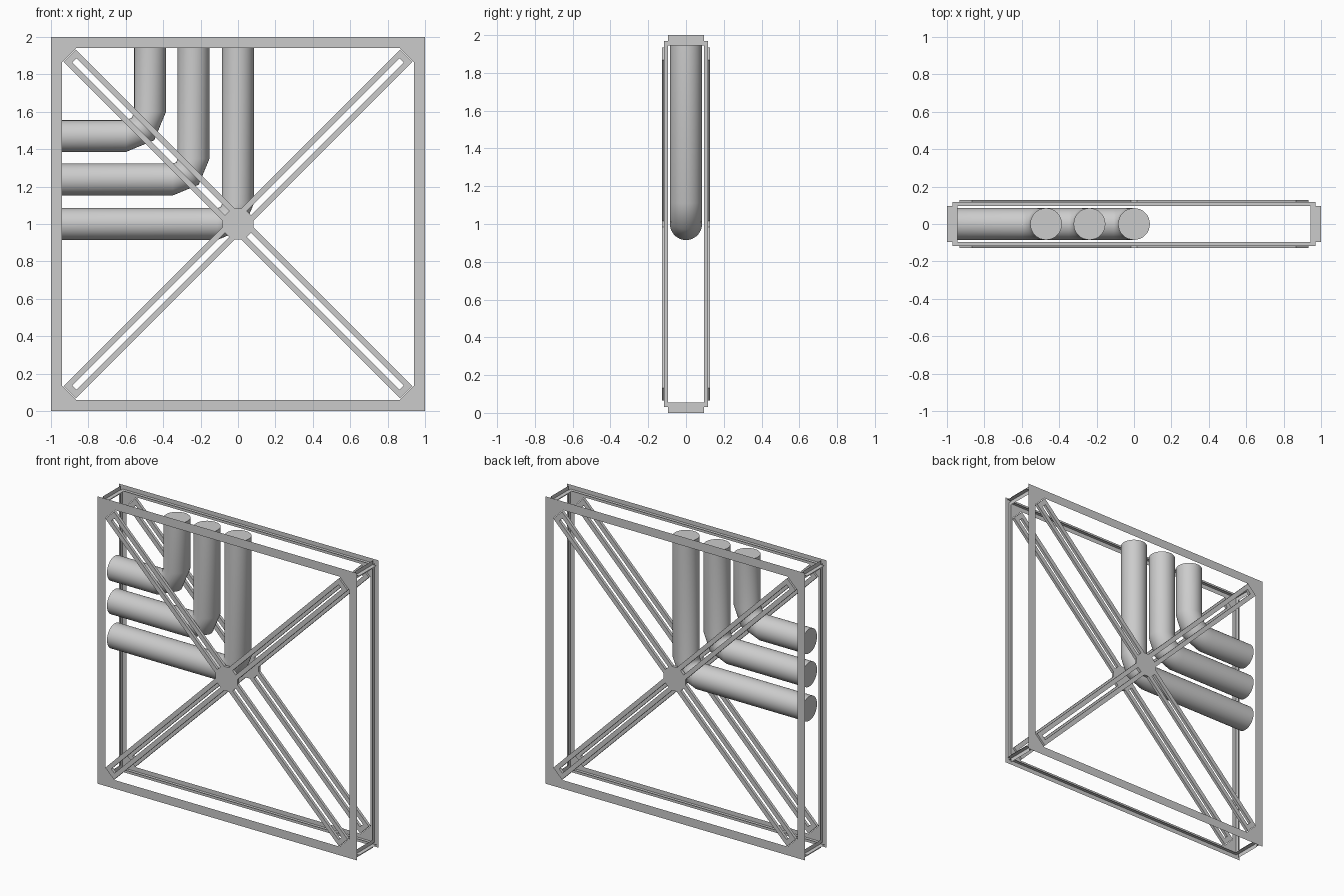
import bpy, bmesh, math
from mathutils import Vector, Matrix

if "Cube" in bpy.data.objects:
    bpy.data.objects.remove(bpy.data.objects["Cube"])

CZ = 1.0            # centre height of the square frame
FY = 0.117          # flange plane
BY = (0.107, 0.127) # brace depth range


def make(name, bm):
    me = bpy.data.meshes.new(name)
    bm.to_mesh(me)
    bm.free()
    ob = bpy.data.objects.new(name, me)
    bpy.context.collection.objects.link(ob)
    return ob


def square(bm, r, y):
    return [bm.verts.new((x * r, y, CZ + z * r))
            for x, z in ((-1, -1), (1, -1), (1, 1), (-1, 1))]


def band(bm, a, b):
    n = len(a)
    for i in range(n):
        bm.faces.new((a[i], a[(i + 1) % n], b[(i + 1) % n], b[i]))


def box(bm, size, centre, rot):
    m = rot @ Matrix.Translation(centre) @ Matrix.Diagonal((*size, 1))
    bmesh.ops.create_cube(bm, size=1, matrix=m)


for s, side in ((-1, "front"), (1, "back")):
    # T-section square frame: thin flange, inward web, corner gussets
    bm = bmesh.new()
    band(bm, square(bm, 1.0, s * FY), square(bm, 0.94, s * FY))
    band(bm, square(bm, 0.97, s * FY), square(bm, 0.97, s * 0.095))
    for sx in (-1, 1):
        for sz in (-1, 1):
            bm.faces.new([bm.verts.new((sx * a, s * FY, CZ + sz * b))
                          for a, b in ((.94, .94), (.865, .94), (.94, .865))])
    make(side + "_frame", bm)

    # Slotted diagonal braces with end ties and a centre hub
    bm = bmesh.new()
    t = BY[1] - BY[0]
    yc = s * sum(BY) / 2
    for ang in (45, 135):
        rot = Matrix.Translation((0, 0, CZ)) @ Matrix.Rotation(math.radians(ang), 4, 'Y')
        for k in (-1, 1):
            box(bm, (2.546, t, 0.03), (0, yc, k * 0.032), rot)
            box(bm, (0.035, t, 0.034), (k * 1.2555, yc, 0), rot)
    rot = (Matrix.Translation((0, yc, CZ)) @ Matrix.Rotation(math.radians(90), 4, 'X')
           @ Matrix.Rotation(math.radians(22.5), 4, 'Z'))
    bmesh.ops.create_cone(bm, cap_ends=True, segments=8, radius1=0.09, radius2=0.09,
                          depth=t, matrix=rot)
    make(side + "_brace", bm)

# Cross-section connectors joining the two frames at the corners
bm = bmesh.new()
for sx in (-1, 1):
    for sz in (-1, 1):
        for dx, dz in ((0.028, 0), (0, 0.028)):
            cx, cz = sx * 0.972, CZ + sz * 0.972
            bm.faces.new([bm.verts.new(p) for p in (
                (cx - dx, -0.095, cz - dz), (cx + dx, -0.095, cz + dz),
                (cx + dx, 0.095, cz + dz), (cx - dx, 0.095, cz - dz))])
make("corner_connectors", bm)


# Bent pipes: sections swept along a straight, a two-step elbow, a straight
def pipe(name, c, r, bend, n=32):
    # c is the distance of the elbow corner left of / above the centre
    ax, az = -c - bend, CZ + c + bend
    path = [(-0.95, CZ + c, 0)]
    for a in (0, 45, 90):
        q = math.radians(a)
        path.append((ax + bend * math.sin(q), az - bend * math.cos(q), a))
    path.append((-c, 1.95, 90))
    bm = bmesh.new()
    rings = []
    for x, z, a in path:
        q = math.radians(a)
        nrm = Vector((math.sin(q), 0, -math.cos(q)))
        rings.append([bm.verts.new(Vector((x, 0, z)) + r * (
            nrm * math.cos(w) + Vector((0, 1, 0)) * math.sin(w)))
            for w in (2 * math.pi * i / n for i in range(n))])
    for a, b in zip(rings, rings[1:]):
        band(bm, a, b)
    bm.faces.new(rings[0])
    bm.faces.new(rings[-1])
    bmesh.ops.recalc_face_normals(bm, faces=bm.faces[:])
    ob = make(name, bm)
    bpy.ops.object.select_all(action='DESELECT')
    ob.select_set(True)
    bpy.context.view_layer.objects.active = ob
    bpy.ops.object.shade_smooth_by_angle(angle=math.radians(50))


for name, c, bend in (("outer_pipe", 0.0, 0.11), ("middle_pipe", 0.238, 0.11),
                      ("inner_pipe", 0.47, 0.13)):
    pipe(name, c, 0.085, bend)
